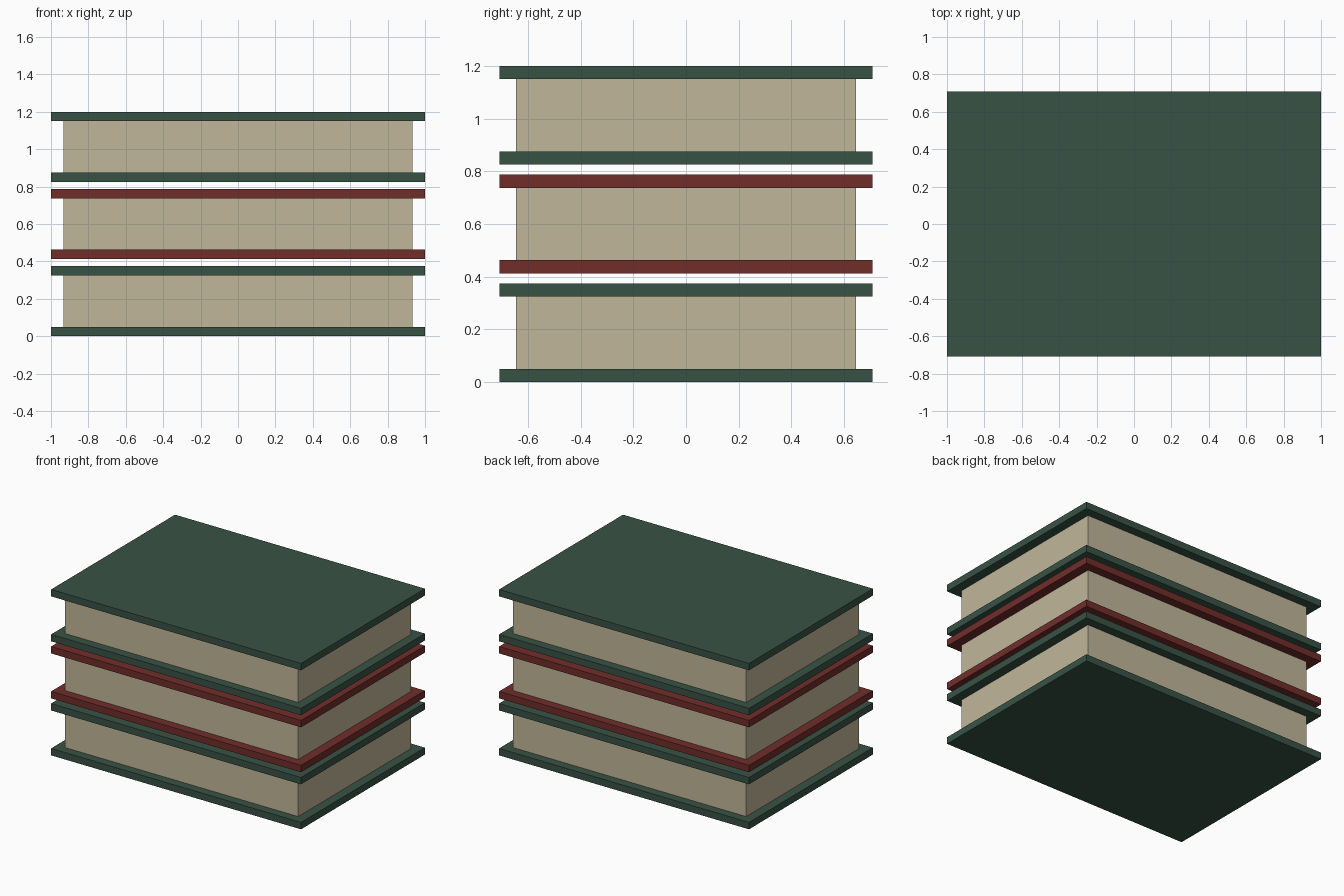
import bpy

if "Cube" in bpy.data.objects:
    bpy.data.objects.remove(bpy.data.objects["Cube"])


def material(name, color):
    mat = bpy.data.materials.new(name)
    mat.diffuse_color = (*color, 1.0)
    mat.use_nodes = True
    mat.node_tree.nodes["Principled BSDF"].inputs["Base Color"].default_value = mat.diffuse_color
    return mat


def box(name, size, z_bottom, mat):
    bpy.ops.mesh.primitive_cube_add(size=1, location=(0, 0, z_bottom + size[2] / 2))
    obj = bpy.context.object
    obj.name = name
    obj.scale = size
    bpy.ops.object.transform_apply(location=False, rotation=False, scale=True)
    obj.data.materials.append(mat)
    return obj


green = material("green_cover", (0.04, 0.085, 0.06))
red = material("red_cover", (0.16, 0.027, 0.023))
paper = material("paper", (0.53, 0.47, 0.32))

COVER = (2.0, 1.416, 0.05)
PAGES = (1.866, 1.288, 0.275)
PITCH = 0.4125  # book thickness plus the gap above it

# Three stacked books: two cover boards around a page block
for i, (book, mat) in enumerate((("lower", green), ("middle", red), ("upper", green))):
    z = i * PITCH
    box(f"{book}_book_bottom_cover", COVER, z, mat)
    box(f"{book}_book_pages", PAGES, z + COVER[2], paper)
    box(f"{book}_book_top_cover", COVER, z + COVER[2] + PAGES[2], mat)
